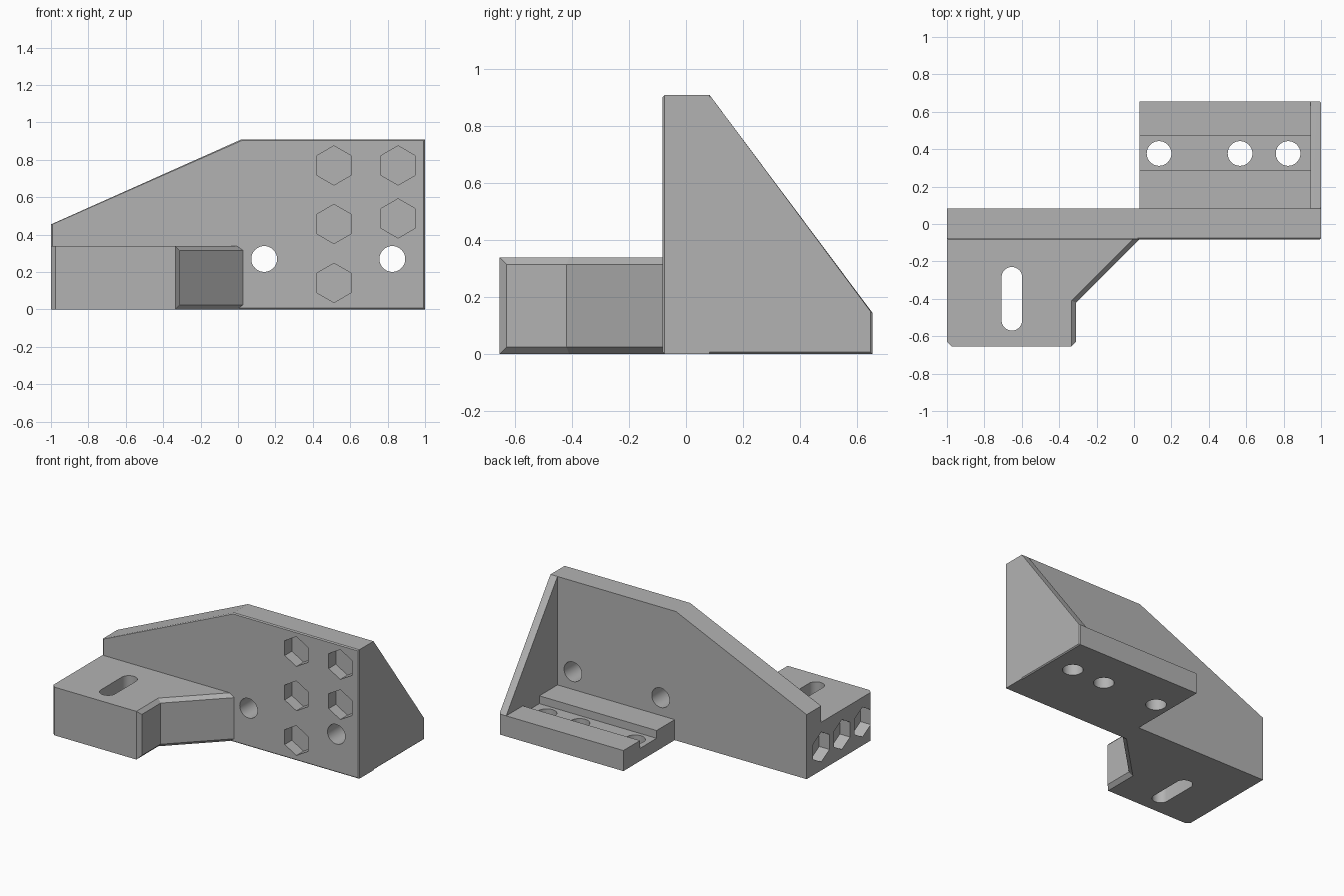
import bpy, bmesh, math
from mathutils import Vector

cube = bpy.data.objects.get("Cube")
if cube:
    bpy.data.objects.remove(cube, do_unlink=True)

grey = bpy.data.materials.new("plain grey")
grey.use_nodes = True
grey.diffuse_color = (0.45, 0.45, 0.45, 1)
grey.node_tree.nodes["Principled BSDF"].inputs["Base Color"].default_value = (0.45, 0.45, 0.45, 1)


def loft(name, rings):
    """Solid through matching rings of 3D points, capped at both ends."""
    bm = bmesh.new()
    loops = [[bm.verts.new(p) for p in ring] for ring in rings]
    n = len(loops[0])
    for a, b in zip(loops, loops[1:]):
        for i in range(n):
            j = (i + 1) % n
            bm.faces.new((a[i], a[j], b[j], b[i]))
    bm.faces.new(loops[0])
    bm.faces.new(loops[-1])
    bmesh.ops.remove_doubles(bm, verts=bm.verts, dist=0.0005)
    bmesh.ops.recalc_face_normals(bm, faces=bm.faces)
    mesh = bpy.data.meshes.new(name)
    bm.to_mesh(mesh)
    bm.free()
    mesh.materials.append(grey)
    ob = bpy.data.objects.new(name, mesh)
    bpy.context.collection.objects.link(ob)
    return ob


def ring(outline, axis, level):
    """Place a 2D outline on the plane where the axis has this level."""
    points = []
    for p in outline:
        q = list(p)
        q.insert(axis, level)
        points.append(Vector(q))
    return points


def prism(name, outline, axis, low, high):
    return loft(name, [ring(outline, axis, low), ring(outline, axis, high)])


def shrink(outline, d):
    """Pull an outline in by d on each side."""
    sides = []
    for k in (0, 1):
        vals = [p[k] for p in outline]
        mid, half = (max(vals) + min(vals)) / 2, (max(vals) - min(vals)) / 2
        sides.append([mid + (v - mid) * (1 - d / half) for v in vals])
    return list(zip(*sides))


def polygon(center, radius, count):
    """Regular polygon with a corner pointing up."""
    return [(center[0] + radius * math.sin(math.tau * i / count),
             center[1] + radius * math.cos(math.tau * i / count)) for i in range(count)]


def combine(target, tool, operation):
    mod = target.modifiers.new(operation.lower(), "BOOLEAN")
    mod.operation, mod.object, mod.solver = operation, tool, "EXACT"
    depsgraph = bpy.context.evaluated_depsgraph_get()
    mesh = bpy.data.meshes.new_from_object(target.evaluated_get(depsgraph))
    target.modifiers.clear()
    target.data = mesh
    bpy.data.objects.remove(tool, do_unlink=True)


FRONT, BACK, EDGE, CHAMFER = -0.082, 0.083, 0.007, 0.025

# Upright plate with a sloped shoulder and a fine front chamfer
plate = [(-1, 0), (1, 0), (1, 0.91), (0.02, 0.91), (-1, 0.455)]
bracket = loft("bracket", [ring(shrink(plate, EDGE), 1, FRONT),
                           ring(plate, 1, FRONT + EDGE), ring(plate, 1, BACK)])

# Front foot, chamfered along its right and diagonal sides
full = [(-1, 0), (-1, -0.63), (-0.975, -0.655), (-0.335, -0.655),
        (-0.31, -0.63), (-0.31, -0.42), (0.03, -0.08), (0.03, 0)]
trimmed = full[:4] + [(-0.335, -0.655), (-0.335, -0.41), (-0.005, -0.08), (-0.005, 0)]
foot_height = 0.34
combine(bracket, loft("front_foot", [ring(trimmed, 2, 0), ring(full, 2, CHAMFER),
                                     ring(full, 2, foot_height - CHAMFER),
                                     ring(trimmed, 2, foot_height)]), "UNION")

# Back foot
base = [(0.03, 0), (0.97, 0), (0.97, 0.655), (0.03, 0.655)]
combine(bracket, prism("back_foot", base, 2, 0, 0.145), "UNION")

# Triangular side wall
wall = [(0, 0), (0.655, 0), (0.655, 0.145), (BACK, 0.91), (0, 0.91)]
combine(bracket, loft("side_wall", [ring(wall, 0, 0.945), ring(wall, 0, 1 - EDGE),
                                    ring(shrink(wall, EDGE), 0, 1)]), "UNION")

# Groove along the back foot
groove = [(0.285, 0.09), (0.47, 0.09), (0.47, 0.3), (0.285, 0.3)]
combine(bracket, prism("groove_cutter", groove, 0, -0.1, 0.945), "DIFFERENCE")

# Hexagonal pockets in the front of the plate
for spot in [(0.513, 0.77), (0.856, 0.77), (0.513, 0.457), (0.856, 0.487), (0.513, 0.142)]:
    combine(bracket, prism("pocket_cutter", polygon(spot, 0.105, 6), 1, -0.2, FRONT + 0.08), "DIFFERENCE")

# Hexagonal pockets in the end face
for y in (-0.08, -0.31, -0.54):
    combine(bracket, prism("end_pocket_cutter", polygon((y, 0.165), 0.105, 6), 0, -1.1, -0.92), "DIFFERENCE")

# Round holes through the plate and the back foot
for x in (0.14, 0.825):
    combine(bracket, prism("plate_hole_cutter", polygon((x, 0.27), 0.069, 40), 1, -0.3, 0.2), "DIFFERENCE")
for x in (0.134, 0.567, 0.824):
    combine(bracket, prism("foot_hole_cutter", polygon((x, 0.377), 0.066, 40), 2, -0.1, 0.3), "DIFFERENCE")

# Rounded slot through the front foot
slot = [(x, y + (0.115 if y > 0 else -0.115) - 0.4) for x, y in polygon((-0.653, 0.0001), 0.055, 40)]
combine(bracket, prism("slot_cutter", slot, 2, -0.1, 0.5), "DIFFERENCE")

bpy.ops.object.select_all(action="DESELECT")
bracket.select_set(True)
bpy.context.view_layer.objects.active = bracket
bpy.ops.object.shade_smooth_by_angle(angle=math.radians(20))
